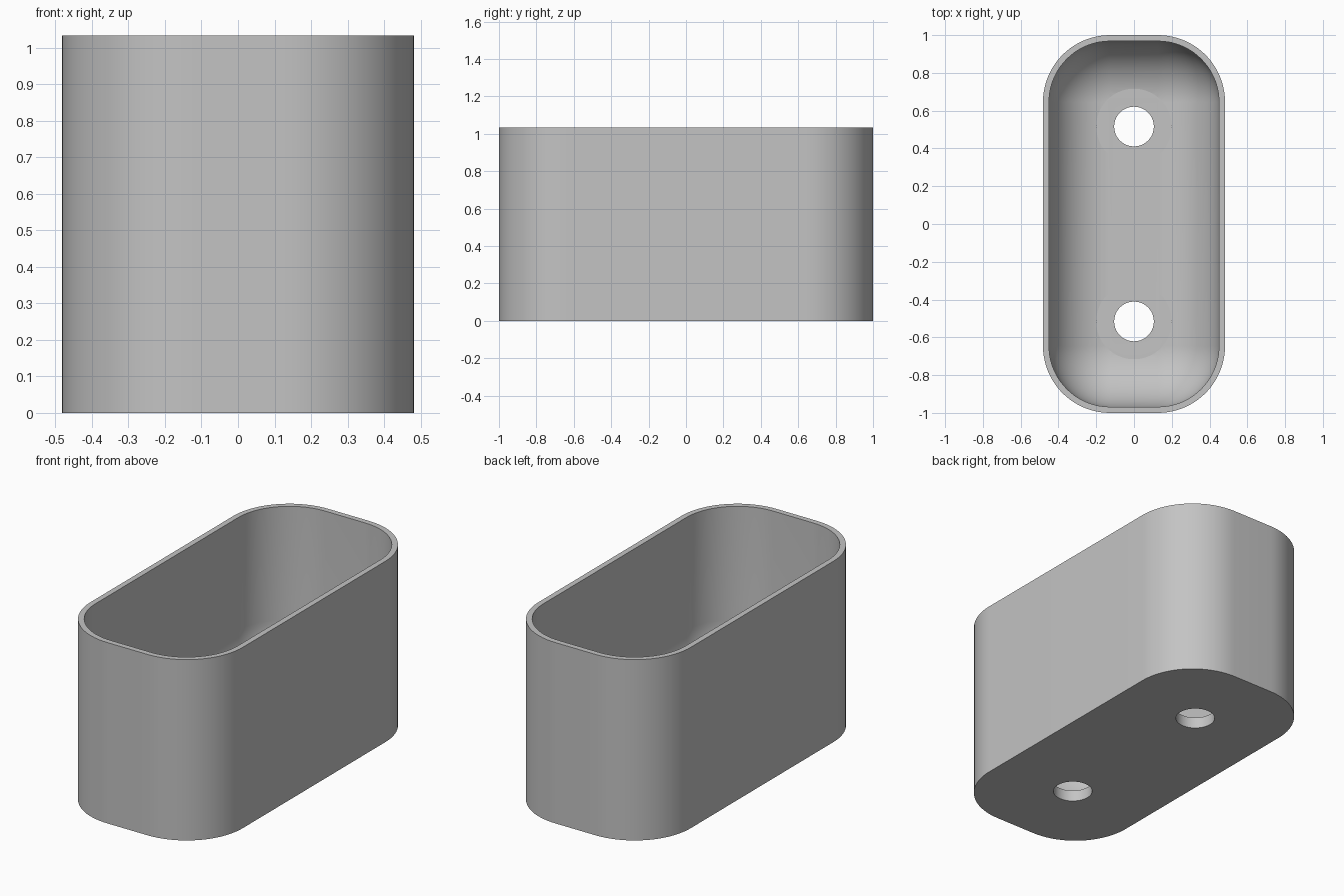
import bpy
import bmesh
from math import sin, cos, pi, radians

cube = bpy.data.objects.get("Cube")
if cube:
    bpy.data.objects.remove(cube, do_unlink=True)

HALF_X, HALF_Y, HEIGHT = 0.482, 1.0, 1.034
CORNER, WALL, FLOOR = 0.355, 0.032, 0.0645
CORE_X, CORE_Y = HALF_X - CORNER, HALF_Y - CORNER   # corner arc centres
INNER = CORNER - WALL                               # inner corner and floor fillet radius
HOLE_Y, HOLE_R, SEAT_R = 0.516, 0.105, 0.2
STEPS = 20

grey = bpy.data.materials.new("plain grey")
grey.use_nodes = True
colour = (0.55, 0.55, 0.55, 1)
grey.diffuse_color = colour
grey.node_tree.nodes["Principled BSDF"].inputs["Base Color"].default_value = colour


def make_object(name, bm):
    mesh = bpy.data.meshes.new(name)
    bmesh.ops.recalc_face_normals(bm, faces=bm.faces)
    bm.to_mesh(mesh)
    bm.free()
    mesh.materials.append(grey)
    obj = bpy.data.objects.new(name, mesh)
    bpy.context.collection.objects.link(obj)
    return obj


def rounded_ring(bm, radius, z):
    """Rounded rectangle of vertices around the fixed corner centres."""
    ring = []
    for q, (sx, sy) in enumerate([(1, 1), (-1, 1), (-1, -1), (1, -1)]):
        for i in range(STEPS + 1):
            a = (q + i / STEPS) * pi / 2
            ring.append(bm.verts.new((sx * CORE_X + radius * cos(a),
                                      sy * CORE_Y + radius * sin(a), z)))
    return ring


# Tub: outer wall, rim, inner wall and a fillet running into the floor
profile = [(CORNER, 0), (CORNER, HEIGHT), (INNER, HEIGHT)]
for i in range(STEPS + 1):
    a = i / STEPS * pi / 2
    profile.append((INNER * cos(a), FLOOR + INNER * (1 - sin(a))))

bm = bmesh.new()
rings = [rounded_ring(bm, r, z) for r, z in profile]
for low, high in zip(rings, rings[1:]):
    for i in range(len(low)):
        j = (i + 1) % len(low)
        bm.faces.new((low[i], low[j], high[j], high[i]))
bm.faces.new(rings[0])
bm.faces.new(rings[-1])
bmesh.ops.remove_doubles(bm, verts=bm.verts, dist=0.0001)
tub = make_object("tub", bm)


# Screw holes, each with a flat seat cut into the fillet
def cutter(name, y, radius, z0, z1):
    bm = bmesh.new()
    bmesh.ops.create_cone(bm, cap_ends=True, segments=64, radius1=radius,
                          radius2=radius, depth=z1 - z0)
    bmesh.ops.translate(bm, verts=bm.verts, vec=(0, y, (z0 + z1) / 2))
    obj = make_object(name, bm)
    obj.hide_render = True
    return obj


bpy.context.view_layer.objects.active = tub
tub.select_set(True)
for y in (-HOLE_Y, HOLE_Y):
    for tool in (cutter("seat_cutter", y, SEAT_R, FLOOR + 0.0004, FLOOR + 0.2),
                 cutter("hole_cutter", y, HOLE_R, -0.1, FLOOR + 0.1)):
        mod = tub.modifiers.new("cut", 'BOOLEAN')
        mod.operation = 'DIFFERENCE'
        mod.solver = 'EXACT'
        mod.object = tool
        bpy.ops.object.modifier_apply(modifier=mod.name)
        bpy.data.objects.remove(tool, do_unlink=True)

bpy.ops.object.shade_smooth_by_angle(angle=radians(30))
